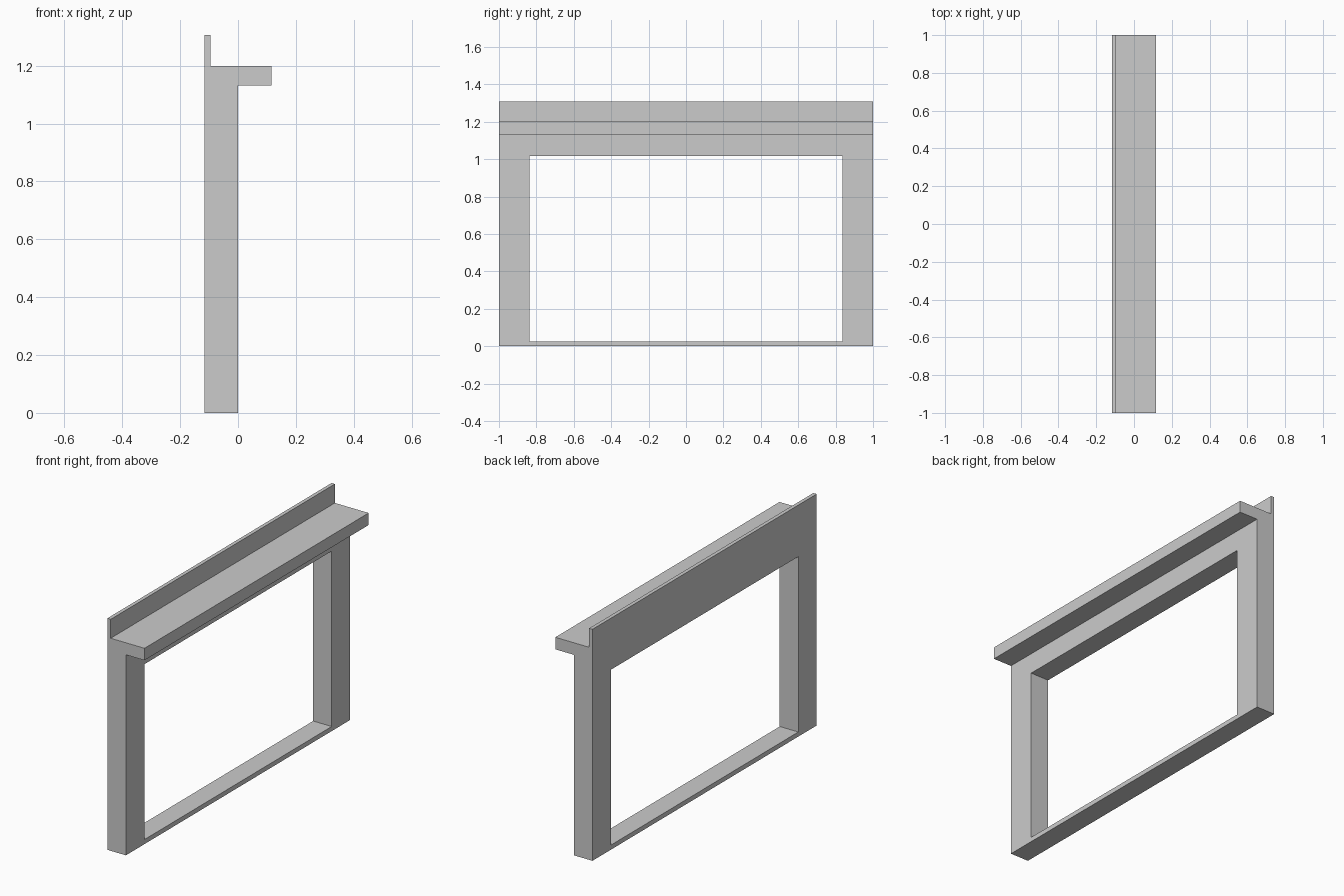
import bpy
import bmesh
from mathutils import Matrix

default = bpy.data.objects.get("Cube")
if default:
    bpy.data.objects.remove(default, do_unlink=True)

grey = bpy.data.materials.new("plain grey")
grey.use_nodes = True
grey.diffuse_color = (0.6, 0.6, 0.6, 1)
grey.node_tree.nodes["Principled BSDF"].inputs["Base Color"].default_value = grey.diffuse_color


def extrude_y(name, profile, half_length):
    """Extrude an x-z outline along y, centred on y = 0."""
    bm = bmesh.new()
    face = bm.faces.new([bm.verts.new((x, -half_length, z)) for x, z in profile])
    result = bmesh.ops.extrude_face_region(bm, geom=[face])
    verts = [v for v in result["geom"] if isinstance(v, bmesh.types.BMVert)]
    bmesh.ops.translate(bm, verts=verts, vec=(0, 2 * half_length, 0))
    bmesh.ops.recalc_face_normals(bm, faces=bm.faces)
    mesh = bpy.data.meshes.new(name)
    bm.to_mesh(mesh)
    bm.free()
    mesh.materials.append(grey)
    obj = bpy.data.objects.new(name, mesh)
    bpy.context.collection.objects.link(obj)
    return obj


# Frame wall with a projecting shelf and a thin upstand behind it
BACK, FRONT, SHELF = -0.116, 0.0, 0.116
frame = extrude_y("mantel_frame", [
    (BACK, 0), (FRONT, 0), (FRONT, 1.132), (SHELF, 1.132),
    (SHELF, 1.2), (-0.095, 1.2), (-0.095, 1.307), (BACK, 1.307)], 1.0)

# Rectangular opening, leaving two posts, a lintel and a thin sill
LOW, HIGH = 0.026, 1.016
cutter = extrude_y("opening_cutter", [
    (-0.3, LOW), (0.3, LOW), (0.3, HIGH), (-0.3, HIGH)], 0.836)
cutter.hide_render = True
cutter.hide_set(True)
cutter.display_type = 'WIRE'

cut = frame.modifiers.new("opening", 'BOOLEAN')
cut.operation = 'DIFFERENCE'
cut.solver = 'EXACT'
cut.object = cutter
